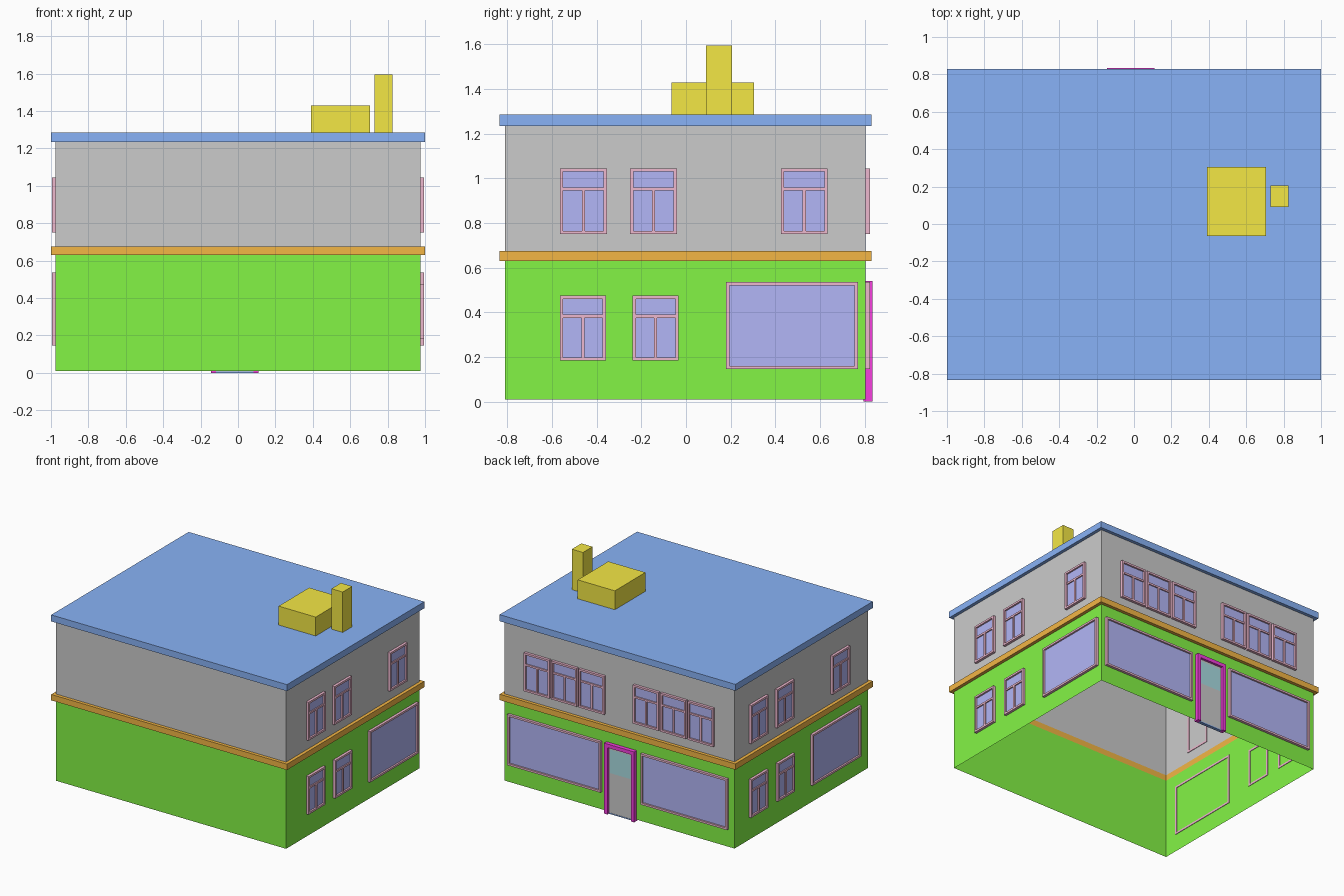
import bpy, bmesh, math
from mathutils import Matrix

if "Cube" in bpy.data.objects:
    bpy.data.objects.remove(bpy.data.objects["Cube"])


def mat(name, r, g, b):
    m = bpy.data.materials.new(name)
    m.diffuse_color = (r, g, b, 1)
    m.use_nodes = True
    m.node_tree.nodes["Principled BSDF"].inputs["Base Color"].default_value = m.diffuse_color
    return m


GREEN = mat("green_wall", .23, .91, .06)
BLUE = mat("blue_roof", .25, .45, .93)
ORANGE = mat("orange_band", .9, .47, .06)
PINK = mat("pink_frame", .86, .48, .62)
GLASS = mat("window_glass", .45, .47, .93)
YELLOW = mat("yellow_stack", .9, .8, .06)
MAGENTA = mat("magenta_door_frame", .92, .05, .74)
TEAL = mat("door_glass", .4, .72, .76)


def add_box(bm, x0, x1, y0, y1, z0, z1):
    m = Matrix.Translation(((x0 + x1) / 2, (y0 + y1) / 2, (z0 + z1) / 2))
    m = m @ Matrix.Diagonal((x1 - x0, y1 - y0, z1 - z0, 1))
    bmesh.ops.create_cube(bm, size=1, matrix=m)


def add_ring(bm, outer, inner, put, a, b):
    """Rectangular ring between two (u0, u1, v0, v1) rectangles, from depth a to b."""
    def loop(r, d):
        u0, u1, v0, v1 = r
        return [bm.verts.new(put(u, v, d)) for u, v in ((u0, v0), (u1, v0), (u1, v1), (u0, v1))]
    loops = [loop(outer, a), loop(outer, b), loop(inner, b), loop(inner, a)]
    for k in range(4):
        p, q = loops[k], loops[(k + 1) % 4]
        for i in range(4):
            j = (i + 1) % 4
            bm.faces.new((p[i], p[j], q[j], q[i]))


def finish(bm, name, material=None, matrix=None, recalc=True):
    if recalc:
        bmesh.ops.recalc_face_normals(bm, faces=bm.faces[:])
    me = bpy.data.meshes.new(name)
    bm.to_mesh(me)
    bm.free()
    ob = bpy.data.objects.new(name, me)
    bpy.context.collection.objects.link(ob)
    if material:
        me.materials.append(material)
    if matrix:
        ob.matrix_world = matrix
    return ob


def box(name, material, *ext, matrix=None):
    bm = bmesh.new()
    add_box(bm, *ext)
    return finish(bm, name, material, matrix)


# Walls: open tubes, hollow inside
X, Y0, Y1 = .975, -.81, .805


def walls(name, material, z0, z1):
    bm = bmesh.new()
    pts = ((-X, Y0), (X, Y0), (X, Y1), (-X, Y1))
    lo = [bm.verts.new((x, y, z0)) for x, y in pts]
    hi = [bm.verts.new((x, y, z1)) for x, y in pts]
    for i in range(4):
        j = (i + 1) % 4
        bm.faces.new((lo[i], lo[j], hi[j], hi[i]))
    finish(bm, name, material, recalc=False)


walls("lower_walls", GREEN, .01, .63)
walls("upper_walls", None, .675, 1.235)

# Band between the storeys, roof slab and rooftop stacks
bm = bmesh.new()
add_ring(bm, (-1, 1, -.835, .83), (-X, X, Y0, Y1), lambda u, v, d: (u, v, d), .63, .675)
finish(bm, "storey_band", ORANGE)
box("roof", BLUE, -1, 1, -.835, .83, 1.235, 1.285)
box("roof_housing", YELLOW, .39, .705, -.065, .305, 1.285, 1.43)
box("chimney", YELLOW, .73, .825, .09, .205, 1.285, 1.595)

# Each wall has a local frame: u along the wall, -y outward, z up
RIGHT = Matrix.Rotation(math.pi / 2, 4, 'Z') @ Matrix.Translation((0, -X, 0))
BACK = Matrix.Rotation(math.pi, 4, 'Z') @ Matrix.Translation((0, -Y1, 0))
LEFT = Matrix.Rotation(-math.pi / 2, 4, 'Z') @ Matrix.Translation((0, -X, 0))


def pane(name, material, side, u0, u1, z0, z1, d):
    bm = bmesh.new()
    bm.faces.new([bm.verts.new((u, -d, z)) for u, z in ((u0, z0), (u1, z0), (u1, z1), (u0, z1))])
    finish(bm, name, material, side, recalc=False)


def window(name, side, u0, u1, z0, z1, bars=True):
    t = .015
    bm = bmesh.new()
    add_ring(bm, (u0, u1, z0, z1), (u0 + t, u1 - t, z0 + t, z1 - t),
             lambda u, v, d: (u, -d, v), -.004, .02)
    if bars:  # transom with a mullion below it
        zt, c = z1 - .093, (u0 + u1) / 2
        add_box(bm, u0 + t, u1 - t, -.016, -.002, zt - .007, zt + .007)
        add_box(bm, c - .007, c + .007, -.016, -.002, z0 + t, zt - .007)
    finish(bm, name + "_frame", PINK, side)
    pane(name + "_glass", GLASS, side, u0 + t, u1 - t, z0 + t, z1 - t, .007)


# Side windows: the left wall repeats the right one turned around, slightly shifted
for label, side, s in (("right", RIGHT, 0), ("left", LEFT, -.065)):
    for i, u in enumerate((-.565, -.25, .425)):
        window(f"{label}_upper_window_{i}", side, u + s, u + .21 + s, .75, 1.045)
    for i, u in enumerate((-.565, -.24)):
        window(f"{label}_lower_window_{i}", side, u + s, u + .207 + s, .183, .475)
    window(f"{label}_shop_window", side, .18 + s, .77 + s, .145, .535, bars=False)

# Back windows: two groups of three above, two shop windows below
for g, start in enumerate((-.8, .125)):
    for i in range(3):
        u = start + i * .232
        window(f"back_upper_window_{g}_{i}", BACK, u, u + .218, .75, 1.045)
window("back_shop_window_0", BACK, -.94, -.15, .145, .535, bars=False)
window("back_shop_window_1", BACK, .19, .925, .145, .535, bars=False)

# Door: U-shaped frame, leaf, glazed upper light and threshold
d0, d1, t = -.11, .145, .028
bm = bmesh.new()
add_box(bm, d0, d0 + t, -.03, .01, 0, .54)
add_box(bm, d1 - t, d1, -.03, .01, 0, .54)
add_box(bm, d0 + t, d1 - t, -.03, .01, .512, .54)
finish(bm, "door_frame", MAGENTA, BACK)
box("door_leaf", None, d0 + t, d1 - t, -.012, .005, .008, .512, matrix=BACK)
pane("door_light", TEAL, BACK, d0 + t + .012, d1 - t - .012, .315, .495, .015)
box("door_threshold", BLUE, d0 + t, d1 - t, -.014, .01, 0, .008, matrix=BACK)
